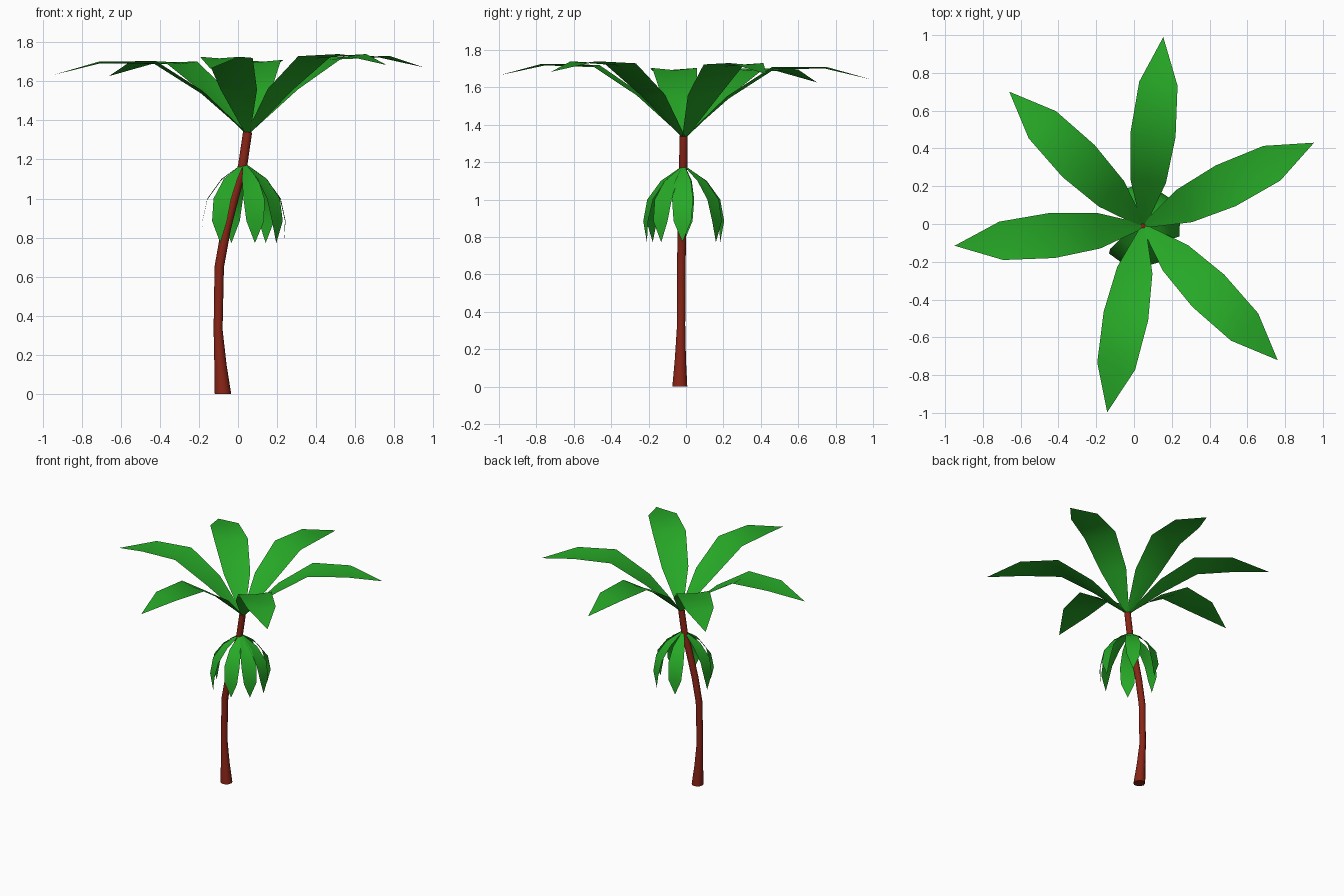
import bpy, bmesh, math
from mathutils import Vector

if "Cube" in bpy.data.objects:
    bpy.data.objects.remove(bpy.data.objects["Cube"])


def material(name, rgb):
    m = bpy.data.materials.new(name)
    m.diffuse_color = (*rgb, 1)
    m.use_nodes = True
    m.node_tree.nodes["Principled BSDF"].inputs["Base Color"].default_value = m.diffuse_color
    return m


GREEN = material("leaf green", (0.02, 0.40, 0.02))
BROWN = material("red brown bark", (0.25, 0.018, 0.008))


def finish(bm, name, mat):
    bmesh.ops.recalc_face_normals(bm, faces=bm.faces) if mat is BROWN else None
    me = bpy.data.meshes.new(name)
    bm.to_mesh(me)
    bm.free()
    me.materials.append(mat)
    ob = bpy.data.objects.new(name, me)
    bpy.context.collection.objects.link(ob)
    bpy.context.view_layer.objects.active = ob
    ob.select_set(True)
    bpy.ops.object.shade_smooth_by_angle(angle=math.radians(60))
    ob.select_set(False)


def leaf(name, centre, angle, stations, tilt=(0, 0)):
    """Sheet leaf: stations are (distance, height, half width, midrib dip)."""
    bm = bmesh.new()
    a = math.radians(angle)
    out = Vector((math.cos(a), math.sin(a), 0))
    side = Vector((-out.y, out.x, 0))
    rows = []
    for d, z, w, dip in stations:
        p = Vector((centre[0], centre[1], z)) + out * d
        p.z += d * (out.x * tilt[0] + out.y * tilt[1])
        if w == 0:
            rows.append([bm.verts.new(p)] * 3)
        else:
            rows.append([bm.verts.new(p - side * w),
                         bm.verts.new(p - Vector((0, 0, dip))),
                         bm.verts.new(p + side * w)])
    for r, s in zip(rows, rows[1:]):
        for i in range(2):
            quad = [r[i], s[i], s[i + 1], r[i + 1]]
            bm.faces.new(list(dict.fromkeys(quad)))
    finish(bm, name, GREEN)


# Trunk: curved, flared at the foot (x, y, z, radius)
path = [(-.077, -.033, 0, .042), (-.09, -.03, .15, .031), (-.102, -.026, .33, .023),
        (-.096, -.025, .65, .024), (-.062, -.022, .84, .024), (-.022, -.019, 1.0, .024),
        (.024, -.015, 1.17, .023), (.049, -.013, 1.34, .023)]
N = 10
bm = bmesh.new()
rings = []
for i, (x, y, z, r) in enumerate(path):
    a, b = path[max(i - 1, 0)], path[min(i + 1, len(path) - 1)]
    slope = (b[0] - a[0]) / (b[2] - a[2]) if i else 0
    ring = []
    for k in range(N):
        t = 2 * math.pi * k / N
        dx = r * math.cos(t)
        ring.append(bm.verts.new((x + dx, y + r * math.sin(t), z - dx * slope)))
    rings.append(ring)
for r, s in zip(rings, rings[1:]):
    for k in range(N):
        bm.faces.new((r[k], r[(k + 1) % N], s[(k + 1) % N], s[k]))
bm.faces.new(rings[0])
bm.faces.new(rings[-1])
finish(bm, "trunk", BROWN)

# Crown: six large spreading leaves
crown = [(0, 1.33, .012, 0), (.24, 1.555, .095, .012), (.485, 1.715, .12, .012),
         (.757, 1.718, .102, .008), (1.005, 1.655, 0, 0)]
for i, ang in enumerate((84, 26, -45, -101, -174, 135)):
    leaf(f"crown_leaf_{i + 1}", (.05, -.01), ang, crown, (.025, -.015))

# Skirt: seven small drooping leaves
skirt = [(.005, 1.18, .006, 0), (.115, 1.10, .043, .006), (.187, 1.0, .056, .006),
         (.212, .885, .047, .004), (.205, .772, 0, 0)]
for i, ang in enumerate((-2, -36, -74, -126, 180, 108, 57)):
    leaf(f"skirt_leaf_{i + 1}", (.03, -.012), ang, skirt)
